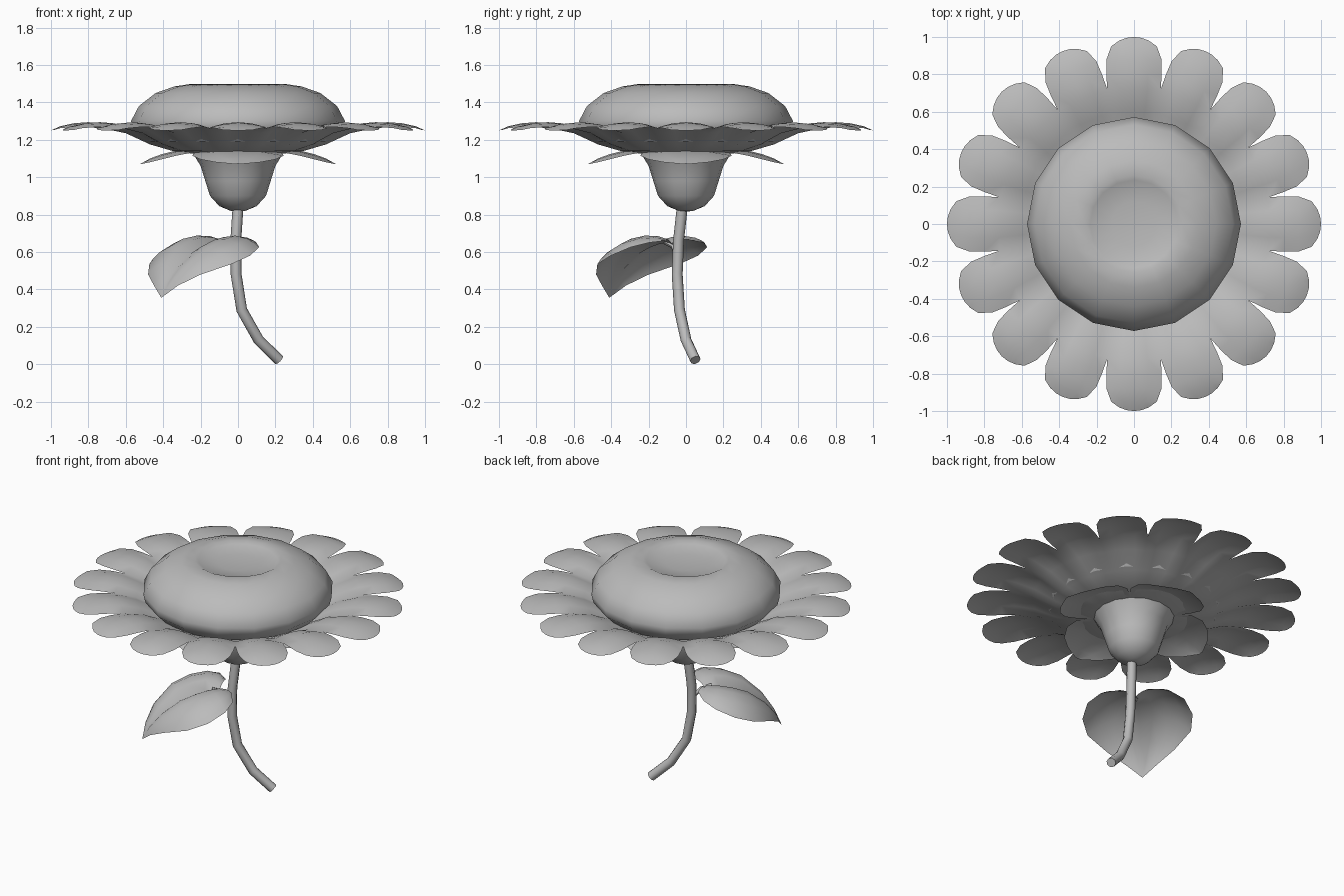
import bpy, bmesh, math
from mathutils import Vector, Matrix

if "Cube" in bpy.data.objects:
    bpy.data.objects.remove(bpy.data.objects["Cube"])

grey = bpy.data.materials.new("soft_grey")
grey.diffuse_color = (0.5, 0.5, 0.5, 1)
grey.use_nodes = True
grey.node_tree.nodes["Principled BSDF"].inputs["Base Color"].default_value = grey.diffuse_color


def finish(name, bm, angle=60, flip_up=False):
    """Turn a bmesh into a smooth shaded, grey object."""
    bmesh.ops.remove_doubles(bm, verts=bm.verts, dist=0.002)
    bmesh.ops.recalc_face_normals(bm, faces=bm.faces)
    if flip_up and sum(f.normal.z * f.calc_area() for f in bm.faces) < 0:
        bmesh.ops.reverse_faces(bm, faces=bm.faces)
    me = bpy.data.meshes.new(name)
    bm.to_mesh(me)
    bm.free()
    ob = bpy.data.objects.new(name, me)
    bpy.context.collection.objects.link(ob)
    me.materials.append(grey)
    bpy.ops.object.select_all(action='DESELECT')
    bpy.context.view_layer.objects.active = ob
    ob.select_set(True)
    bpy.ops.object.shade_smooth_by_angle(angle=math.radians(angle))
    return ob


def add_grid(bm, rows, matrix=Matrix()):
    """Skin rows of points with faces."""
    vs = [[bm.verts.new(matrix @ Vector(p)) for p in row] for row in rows]
    for a, b in zip(vs, vs[1:]):
        for i in range(len(a) - 1):
            bm.faces.new((a[i], a[i + 1], b[i + 1], b[i]))


def lathe(name, profile, sides, angle=60):
    bm = bmesh.new()
    rows = [[(r * math.cos(t), r * math.sin(t), z) for t in
             [2 * math.pi * i / sides for i in range(sides + 1)]] for r, z in profile]
    add_grid(bm, rows)
    bmesh.ops.dissolve_degenerate(bm, dist=0.0005, edges=bm.edges)
    return finish(name, bm, angle)


def tube(name, points, radius, sides=8):
    bm = bmesh.new()
    pts = [Vector(p) for p in points]
    rows = []
    for i, p in enumerate(pts):
        d = (pts[min(i + 1, len(pts) - 1)] - pts[max(i - 1, 0)]).normalized()
        s = d.cross(Vector((0, 1, 0))).normalized()
        t = d.cross(s)
        rows.append([p + radius * (s * math.cos(a) + t * math.sin(a)) for a in
                     [2 * math.pi * k / sides for k in range(sides + 1)]])
    add_grid(bm, rows)
    bmesh.ops.remove_doubles(bm, verts=bm.verts, dist=0.002)
    bmesh.ops.holes_fill(bm, edges=[e for e in bm.edges if e.is_boundary], sides=0)
    return finish(name, bm)


# Domed seed head with a shallow dish in the middle
lathe("seed_head", [(0.50, 1.19), (0.56, 1.25), (0.572, 1.30), (0.53, 1.38), (0.44, 1.45),
                    (0.34, 1.485), (0.26, 1.497), (0.235, 1.485), (0.12, 1.47), (0, 1.467)], 16)

# Petal sheet: a bowl that splits into sixteen arched petals
# each row: distance, half width, edge height, ridge height
half = math.tan(math.pi / 16)
petal_rows = [(0.0, 0, 1.11, 1.11), (0.2, 0.2 * half, 1.12, 1.12),
              (0.35, 0.35 * half, 1.14, 1.14), (0.47, 0.47 * half, 1.175, 1.18),
              (0.6, 0.6 * half, 1.235, 1.25), (0.72, 0.72 * half, 1.26, 1.288),
              (0.80, 0.148, 1.267, 1.294), (0.88, 0.147, 1.268, 1.288),
              (0.95, 0.122, 1.262, 1.272), (1.0, 0.08, 1.253, 1.25)]
bm = bmesh.new()
for k in range(16):
    rows = [[(d - (0.02 * u * u if d == 1.0 else 0), w * u, e + (r - e) * (1 - u * u))
             for u in (-1, -0.5, 0, 0.5, 1)] for d, w, e, r in petal_rows]
    add_grid(bm, rows, Matrix.Rotation(math.pi * k / 8, 4, 'Z'))
bmesh.ops.dissolve_degenerate(bm, dist=0.0005, edges=bm.edges)
finish("petals", bm, 80, True)

# Cup below the flower
lathe("calyx_cup", [(0, 0.815), (0.04, 0.82), (0.10, 0.845), (0.15, 0.90), (0.175, 0.98),
                    (0.20, 1.06), (0.24, 1.125)], 16)

# Four drooping pointed sepals around the cup
sepal_rows = [(0.17, 0.17, 1.125, 1.13), (0.25, 0.235, 1.13, 1.148), (0.33, 0.245, 1.115, 1.142),
              (0.41, 0.20, 1.095, 1.122), (0.47, 0.12, 1.08, 1.10), (0.52, 0.015, 1.07, 1.072)]
bm = bmesh.new()
for k in range(4):
    rows = [[(d, w * u, e + (r - e) * (1 - u * u)) for u in (-1, -0.5, 0, 0.5, 1)]
            for d, w, e, r in sepal_rows]
    add_grid(bm, rows, Matrix.Rotation(math.pi * k / 2, 4, 'Z'))
finish("sepals", bm, 80, True)

# Curved stem and the short leaf stalk
tube("stem", [(0.22, 0.05, 0.022), (0.11, 0.0, 0.13), (0.02, -0.035, 0.29), (-0.01, -0.047, 0.48),
              (-0.012, -0.04, 0.66), (0, -0.02, 0.84)], 0.029)
tube("leaf_stalk", [(-0.015, -0.045, 0.57), (-0.06, -0.07, 0.63), (-0.11, -0.11, 0.65)], 0.012, 6)

# Heart shaped leaf: two puffed lobes either side of a creased midrib
# each row: midrib (along, height), then rim (along, width, height)
leaf_rows = [((0.11, 0.645), (0.055, 0.10, 0.66)), ((0.14, 0.648), (0.07, 0.21, 0.65)),
             ((0.20, 0.643), (0.13, 0.29, 0.625)), ((0.27, 0.625), (0.24, 0.33, 0.58)),
             ((0.36, 0.59), (0.36, 0.31, 0.535)), ((0.47, 0.51), (0.48, 0.20, 0.48)),
             ((0.54, 0.43), (0.545, 0.09, 0.42)), ((0.58, 0.355), (0.58, 0.0, 0.355))]
bm = bmesh.new()
for side in (1, -1):
    rows = []
    for (ma, mz), (ra, rw, rz) in leaf_rows:
        row = []
        for u in (0, 0.25, 0.5, 0.75, 0.92, 1):
            a = ma + (ra - ma) * u
            w = rw * u * side
            z = mz + (rz - mz) * u ** 2 + 0.17 * rw * math.sin(math.pi * u) ** 0.8 if 0 < u < 1 \
                else (mz if u == 0 else rz)
            row.append(((w - a) * 0.7071, (-w - a) * 0.7071, z))
        rows.append(row)
    add_grid(bm, rows)
finish("leaf", bm, 50, True)
